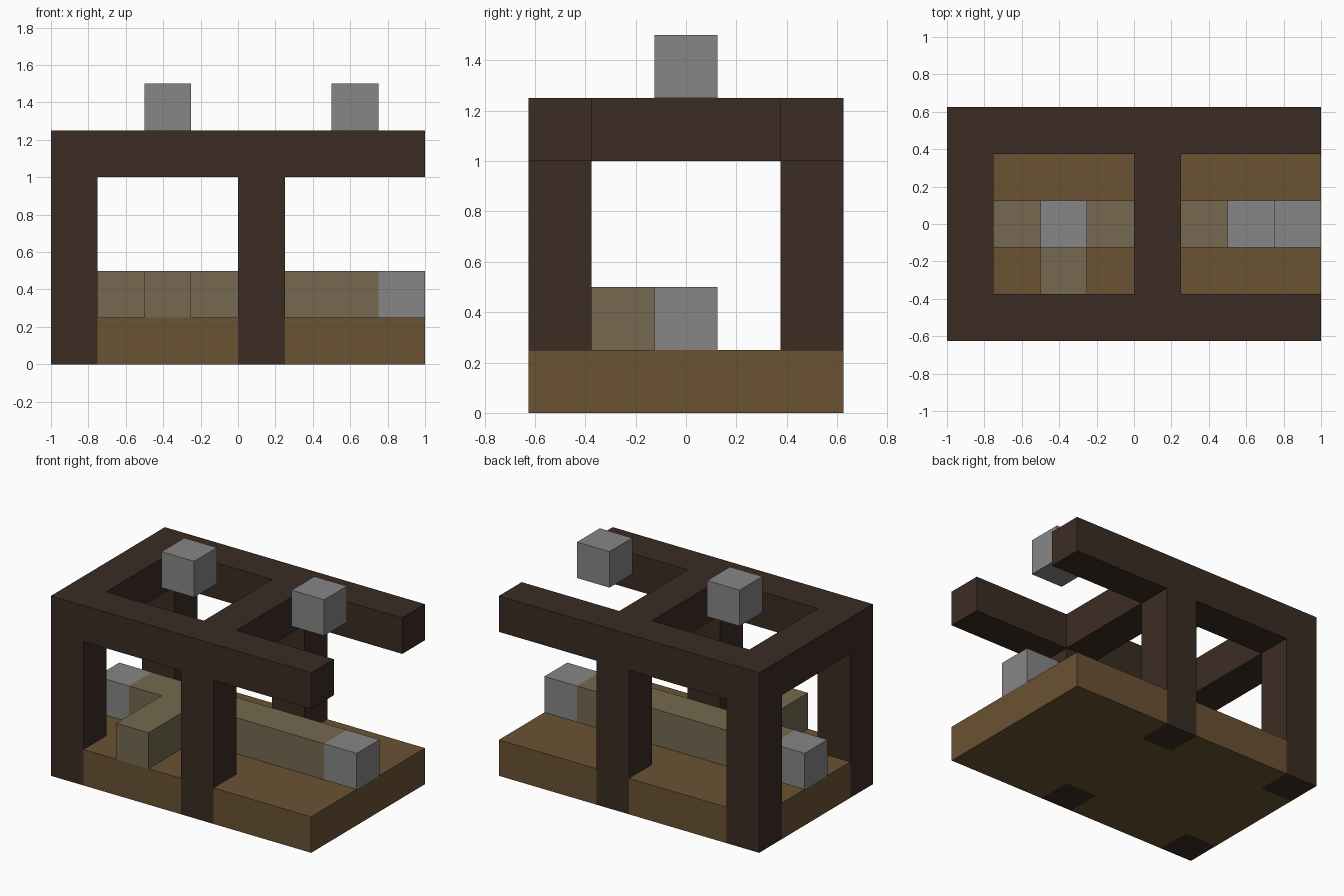
import bpy
import bmesh

cube = bpy.data.objects.get("Cube")
if cube:
    bpy.data.objects.remove(cube, do_unlink=True)

U = 0.25            # one block
HALF = 2.5 * U      # half depth of the building


def material(name, rgb):
    """Flat material from 0-255 display values."""
    lin = [((c / 255 + 0.055) / 1.055) ** 2.4 for c in rgb] + [1.0]
    mat = bpy.data.materials.new(name)
    mat.use_nodes = True
    mat.diffuse_color = lin
    bsdf = mat.node_tree.nodes["Principled BSDF"]
    bsdf.inputs["Base Color"].default_value = lin
    bsdf.inputs["Roughness"].default_value = 0.9
    return mat


DARK = material("dark_timber", (59, 44, 35))
FLOOR = material("floor_wood", (106, 82, 51))
TRACK = material("olive_track", (117, 105, 80))
STONE = material("grey_stone", (134, 134, 134))


def prism(name, outline, z0, z1, mat):
    """Extrude a flat outline from z0 up to z1."""
    bm = bmesh.new()
    base = bm.faces.new([bm.verts.new((x, y, z0)) for x, y in outline])
    ext = bmesh.ops.extrude_face_region(bm, geom=[base])
    top = [v for v in ext["geom"] if isinstance(v, bmesh.types.BMVert)]
    bmesh.ops.translate(bm, verts=top, vec=(0, 0, z1 - z0))
    bmesh.ops.recalc_face_normals(bm, faces=bm.faces)
    mesh = bpy.data.meshes.new(name)
    bm.to_mesh(mesh)
    bm.free()
    mesh.materials.append(mat)
    obj = bpy.data.objects.new(name, mesh)
    bpy.context.collection.objects.link(obj)
    return obj


def box(name, x, y, z, mat):
    outline = [(x[0], y[0]), (x[1], y[0]), (x[1], y[1]), (x[0], y[1])]
    return prism(name, outline, z[0], z[1], mat)


# Floor slab, notched where the posts run down to the ground
inner = HALF - U
front = [(-1 + U, -HALF), (0, -HALF), (0, -inner), (U, -inner),
         (U, -HALF), (1, -HALF)]
half = [(-1, -inner), (-1 + U, -inner)] + front
prism("floor", half + [(x, -y) for x, y in reversed(half)], 0, U, FLOOR)

# Posts and long roof beams on both sides
for side, s in (("front", -1), ("back", 1)):
    span = sorted((s * inner, s * HALF))
    for label, x in (("right", -1), ("middle", 0)):
        box(f"{side}_{label}_post", (x, x + U), span, (0, 4 * U), DARK)
    box(f"{side}_roof_beam", (-1, 1), span, (4 * U, 5 * U), DARK)

# Cross beams joining the long beams
for label, x in (("right", -1), ("middle", 0)):
    box(f"{label}_cross_beam", (x, x + U), (-inner, inner),
        (4 * U, 5 * U), DARK)

# Raised track along the floor, with a branch to the front edge
mid = (-U / 2, U / 2)
low = (U, 2 * U)
box("floor_track", (-3 * U, 3 * U), mid, low, TRACK)
box("track_branch", (-2 * U, -U), (-HALF, -U / 2), low, TRACK)

# Stone blocks at the track ends and above the roof openings
for label, x in (("right", -1), ("left", 3 * U)):
    box(f"{label}_track_end", (x, x + U), mid, low, STONE)
for label, x in (("right", -2 * U), ("left", 2 * U)):
    box(f"{label}_roof_block", (x, x + U), mid, (5 * U, 6 * U), STONE)
